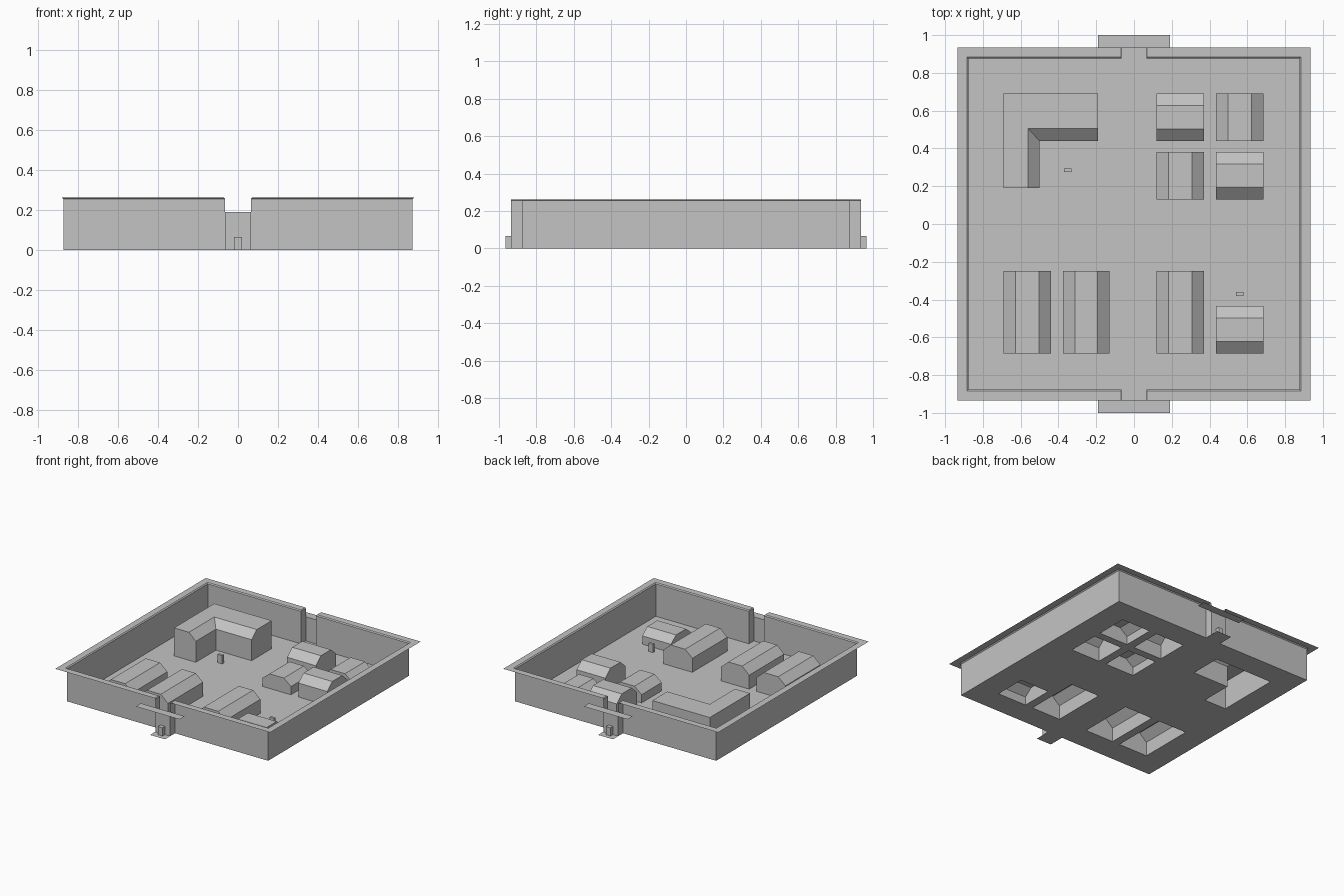
import bpy

cube = bpy.data.objects.get("Cube")
if cube:
    bpy.data.objects.remove(cube, do_unlink=True)

grey = bpy.data.materials.new("plain_grey")
grey.use_nodes = True
grey.diffuse_color = (0.55, 0.55, 0.55, 1)
grey.node_tree.nodes["Principled BSDF"].inputs["Base Color"].default_value = (0.55, 0.55, 0.55, 1)

WALL, OUTER, GATE, TIP = 0.875, 0.935, 0.065, 1.0   # compound outline
LIP, LIP_GATE = 0.883, 0.07                         # top of the flared lip
BEND_Z, TOP_Z, GATE_Z = 0.255, 0.262, 0.19


def make(name, verts, faces):
    mesh = bpy.data.meshes.new(name)
    mesh.from_pydata(verts, [], faces)
    mesh.materials.append(grey)
    obj = bpy.data.objects.new(name, mesh)
    bpy.context.collection.objects.link(obj)
    return obj


def strip_faces(rows, n):
    """Quads joining consecutive rows of n points."""
    return [(r * n + i, r * n + i + 1, (r + 1) * n + i + 1, (r + 1) * n + i)
            for r in range(rows - 1) for i in range(n - 1)]


def sweep(name, sections, caps=True):
    n = len(sections[0])
    faces = strip_faces(len(sections), n)
    if caps:
        last = (len(sections) - 1) * n
        faces += [tuple(reversed(range(n))), tuple(range(last, last + n))]
    return make(name, [p for s in sections for p in s], faces)


def sheet(name, xs, ys, z, keep):
    """Flat sheet of grid cells whose centres pass the keep rule."""
    xs, ys = sorted(set(xs)), sorted(set(ys))
    n = len(ys)
    verts = [(x, y, z) for x in xs for y in ys]
    faces = [(i * n + j, (i + 1) * n + j, (i + 1) * n + j + 1, i * n + j + 1)
             for i in range(len(xs) - 1) for j in range(n - 1)
             if keep((xs[i] + xs[i + 1]) / 2, (ys[j] + ys[j + 1]) / 2)]
    obj = make(name, verts, faces)
    return obj


def hall(name, x0, x1, y0, y1, eave, top, along):
    """Open-bottomed hall with a flat-topped roof and two sloping sides."""
    s = 0.0625
    if along == "y":
        prof = [(x0, 0), (x0, eave), (x0 + s, top), (x1 - s, top), (x1, eave), (x1, 0)]
        sections = [[(a, y, z) for a, z in prof] for y in (y0, y1)]
    else:
        prof = [(y1, 0), (y1, eave), (y1 - s, top), (y0 + s, top), (y0, eave), (y0, 0)]
        sections = [[(x, a, z) for a, z in prof] for x in (x0, x1)]
    sweep(name, sections)


def post(name, x, y, hx=0.02, hy=0.01, h=0.065):
    base = [(x - hx, y - hy), (x + hx, y - hy), (x + hx, y + hy), (x - hx, y + hy)]
    make(name, [(a, b, z) for z in (0, h) for a, b in base],
         [(0, 1, 5, 4), (1, 2, 6, 5), (2, 3, 7, 6), (3, 0, 4, 7), (4, 5, 6, 7)])


# Halls, tall and low
HIGH, LOW = (0.11, 0.165), (0.065, 0.115)
halls = [
    ("front_right_hall_outer", -0.69, -0.44, -0.685, -0.25, HIGH, "y"),
    ("front_right_hall_inner", -0.375, -0.13, -0.685, -0.25, HIGH, "y"),
    ("front_left_hall", 0.12, 0.37, -0.685, -0.25, HIGH, "y"),
    ("front_left_hut", 0.435, 0.685, -0.685, -0.435, LOW, "x"),
    ("rear_hut_inner", 0.12, 0.37, 0.44, 0.69, HIGH, "x"),
    ("rear_hut_outer", 0.435, 0.685, 0.44, 0.69, LOW, "y"),
    ("middle_hut_inner", 0.12, 0.37, 0.13, 0.38, LOW, "y"),
    ("middle_hut_outer", 0.435, 0.685, 0.13, 0.38, HIGH, "x"),
]
for name, x0, x1, y0, y1, (eave, top), along in halls:
    hall(name, x0, x1, y0, y1, eave, top, along)

# Corner house with a roof sloping to the courtyard
lx, ly = (-0.69, -0.56, -0.5), (0.69, 0.505, 0.44)


def corner_section(xs, ys):
    pts = list(zip(xs, ys))
    return [(*pts[0], 0), (*pts[0], 0.22), (*pts[1], 0.22), (*pts[2], 0.165), (*pts[2], 0)]


sweep("corner_house", [corner_section(lx, (0.19,) * 3), corner_section(lx, ly),
                       corner_section((-0.19,) * 3, ly)])

# Floor with openings below the buildings and tabs at the gates
rooms = [h[1:5] for h in halls] + [(lx[0], lx[2], 0.19, ly[0]), (lx[0], -0.19, ly[2], ly[0])]


def is_floor(x, y):
    if any(a < x < b and c < y < d for a, b, c, d in rooms):
        return False
    return abs(y) < WALL or abs(x) < GATE


sheet("floor", [-WALL, -GATE, GATE, WALL] + [v for r in rooms for v in r[:2]],
      [-TIP, -WALL, WALL, TIP] + [v for r in rooms for v in r[2:]], 0, is_floor)


# Perimeter wall with gate recesses and a small flared lip
def half_path(w, g):
    return [(g, OUTER), (g, w), (w, w), (w, -w), (g, -w), (g, -OUTER)]


low, high = half_path(WALL, GATE), half_path(LIP, LIP_GATE)
wall = sweep("perimeter_wall", [[(*p, 0) for p in low], [(*p, BEND_Z) for p in low],
                                [(*p, TOP_Z) for p in high]], caps=False)
wall.modifiers.new("Mirror", 'MIRROR')

# Flat overhanging rim
cuts = [-OUTER, -LIP, LIP, OUTER]
sheet("wall_rim", cuts + [-LIP_GATE, LIP_GATE], cuts, TOP_Z,
      lambda x, y: (abs(x) > LIP or abs(y) > LIP) and abs(x) > LIP_GATE
      or abs(x) > LIP)

# Gates: panel, canopy and post
for side, s in (("front", -1), ("rear", 1)):
    y = s * OUTER
    make(side + "_gate", [(-GATE, y, 0), (GATE, y, 0), (GATE, y, GATE_Z), (-GATE, y, GATE_Z)],
         [(0, 1, 2, 3) if s < 0 else (3, 2, 1, 0)])
    sheet(side + "_gate_canopy", [-0.19, 0.19], [y, s * TIP], GATE_Z, lambda a, b: True)
    post(side + "_gate_post", 0, s * 0.95, hy=0.015)

# Courtyard posts
post("rear_courtyard_post", -0.35, 0.285)
post("front_courtyard_post", 0.56, -0.37)
